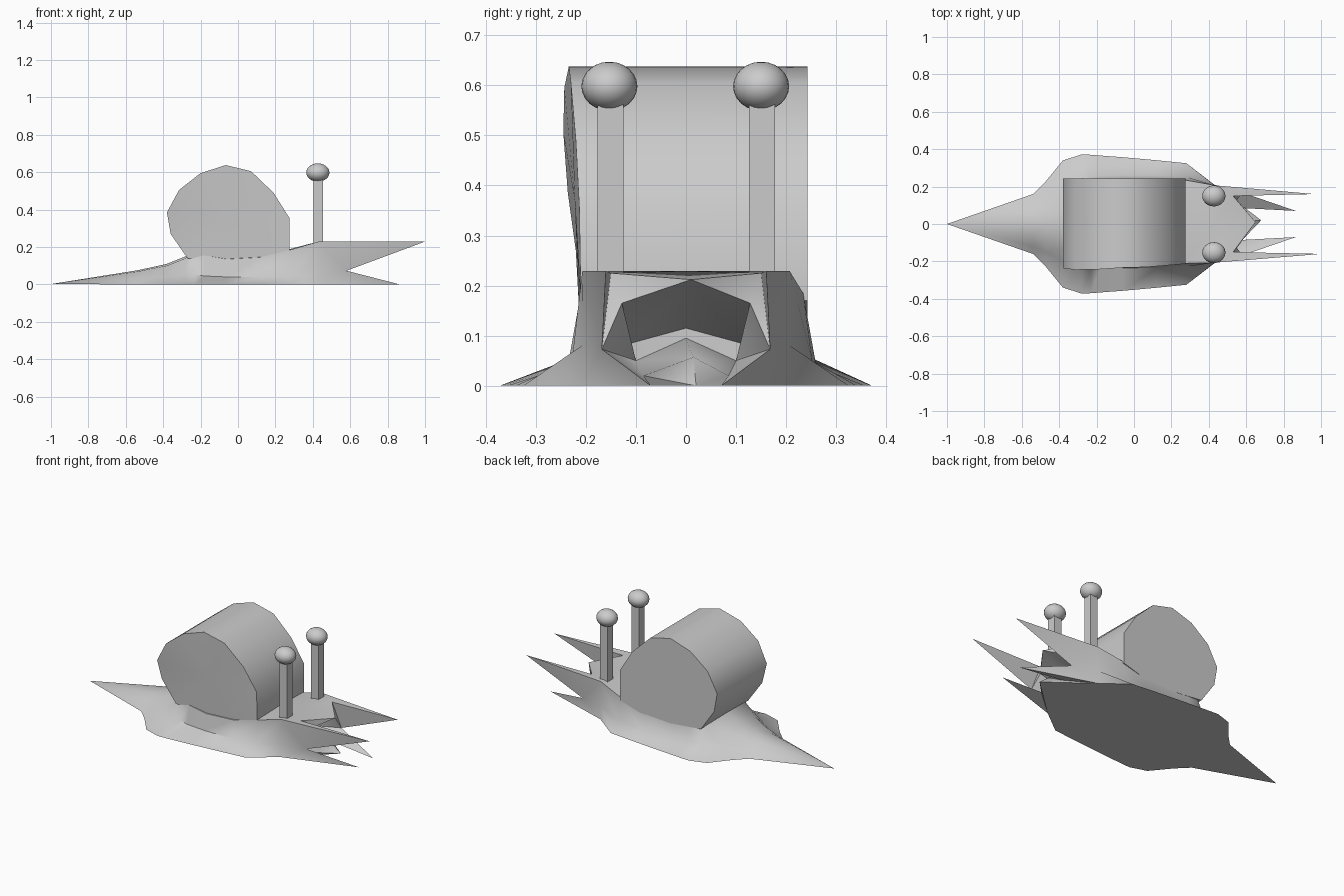
import bpy, bmesh, math

if "Cube" in bpy.data.objects:
    bpy.data.objects.remove(bpy.data.objects["Cube"])


def finish(name, bm, angle=30):
    bmesh.ops.remove_doubles(bm, verts=bm.verts, dist=0.0005)
    bmesh.ops.recalc_face_normals(bm, faces=bm.faces)
    mesh = bpy.data.meshes.new(name)
    bm.to_mesh(mesh)
    bm.free()
    obj = bpy.data.objects.new(name, mesh)
    bpy.context.collection.objects.link(obj)
    bpy.ops.object.select_all(action='DESELECT')
    obj.select_set(True)
    bpy.context.view_layer.objects.active = obj
    bpy.ops.object.shade_smooth_by_angle(angle=math.radians(angle))
    return obj


def face(bm, *pts):
    bm.faces.new([bm.verts.new(p) for p in pts])


# Body cross-sections: x, base half width, flank (y, z), shoulder (y, z), ridge z
stations = [
    (-0.54, 0.16, 0.12, 0.03, 0.06, 0.068, 0.075),
    (-0.47, 0.23, 0.15, 0.035, 0.09, 0.083, 0.09),
    (-0.38, 0.34, 0.20, 0.04, 0.13, 0.10, 0.11),
    (-0.28, 0.372, 0.235, 0.05, 0.19, 0.14, 0.15),
    (-0.23, 0.37, 0.24, 0.055, 0.215, 0.20, 0.20),
    (-0.18, 0.366, 0.245, 0.045, 0.225, 0.155, 0.19),
    (-0.06, 0.357, 0.248, 0.04, 0.228, 0.135, 0.19),
    (0.12, 0.341, 0.248, 0.04, 0.228, 0.145, 0.19),
    (0.28, 0.325, 0.24, 0.05, 0.222, 0.185, 0.19),
    (0.43, 0.21, 0.208, 0.08, 0.207, 0.229, 0.229),
]

bm = bmesh.new()
for s in (-1, 1):
    rings = []
    for x, w, y1, z1, y2, z2, z3 in stations:
        shift = 0.012 if -0.3 < x < 0.4 else 0   # the far side bulges a little
        rings.append([(x, 0, 0), (x, s * w, 0), (x, s * y1 + shift, z1),
                      (x, s * y2 + shift, z2), (x, 0, z3)])
    # pointed tail, then the loft along the body
    for k in range(4):
        face(bm, (-1, 0, 0.002), rings[0][k], rings[0][k + 1])
    for r0, r1 in zip(rings, rings[1:]):
        for k in range(4):
            face(bm, r0[k], r0[k + 1], r1[k + 1], r1[k])

    # jagged open mouth: cheek spikes, lips and cavity
    base_mid, base, flank, top, top_mid = rings[-1]
    upper = (1.0 if s < 0 else 0.965, s * 0.16, 0.229)
    lower = (0.865, s * 0.07, 0)
    notch = (0.58, s * 0.168, 0.073)
    inner = (0.53, s * 0.15, 0.225)
    lip = (0.65, 0.01, 0.212)
    fang = (0.55, s * 0.128, 0.165)
    rim = (0.58, s * 0.085, 0.02)
    tongue = (0.61, 0.015, 0.057)
    chin = (0.68, 0.02, 0)
    back_top, back_low = (0.30, s * 0.11, 0.085), (0.30, s * 0.10, 0.05)
    roof_mid, floor_mid = (0.29, 0, 0.115), (0.29, 0, 0.095)
    for f in [
        (top, flank, notch), (top, notch, upper), (flank, base, notch),
        (base, lower, notch), (top, upper, inner), (inner, upper, notch),
        (notch, lower, rim), (base, rim, lower),
        (top_mid, top, inner), (top_mid, inner, lip),
        (inner, fang, lip), (inner, notch, fang),
        (fang, notch, back_low), (fang, back_low, back_top),
        (lip, fang, back_top), (lip, back_top, roof_mid),
        (notch, rim, back_low), (rim, tongue, back_low),
        (tongue, floor_mid, back_low),
        (back_top, back_low, floor_mid, roof_mid),
        (rim, chin, tongue), (base, rim, chin), (base_mid, base, chin),
    ]:
        face(bm, *f)
finish("snail_body", bm, 58)

# Shell: faceted drum across the back, front cap slightly uneven (x, z, front y)
outline = [
    (0.275, 0.17, -0.21), (0.275, 0.355, -0.213), (0.19, 0.49, -0.22),
    (0.07, 0.605, -0.23), (-0.065, 0.638, -0.234), (-0.20, 0.595, -0.243),
    (-0.315, 0.505, -0.245), (-0.38, 0.385, -0.236), (-0.36, 0.27, -0.22),
    (-0.27, 0.14, -0.213), (-0.06, 0.12, -0.21), (0.14, 0.13, -0.21),
]
bm = bmesh.new()
center_front, center_back = (-0.04, -0.222, 0.37), (-0.04, 0.243, 0.37)
for (x0, z0, y0), (x1, z1, y1) in zip(outline, outline[1:] + outline[:1]):
    face(bm, (x0, y0, z0), (x1, y1, z1), (x1, 0.243, z1), (x0, 0.243, z0))
    face(bm, center_front, (x0, y0, z0), (x1, y1, z1))
    face(bm, center_back, (x0, 0.243, z0), (x1, 0.243, z1))
finish("shell", bm, 40)

# Eye stalks and eyeballs
for side, y in (("front", -0.151), ("back", 0.152)):
    bpy.ops.mesh.primitive_cube_add(size=1, location=(0.43, y, 0.39))
    stalk = bpy.context.object
    stalk.name = "eye_stalk_" + side
    stalk.scale = (0.05, 0.052, 0.36)
    bpy.ops.mesh.primitive_uv_sphere_add(segments=24, ring_count=12, radius=1,
                                         location=(0.427, y - 0.002, 0.598))
    eye = bpy.context.object
    eye.name = "eye_" + side
    eye.scale = (0.062, 0.056, 0.049)
    bpy.ops.object.shade_smooth_by_angle()
